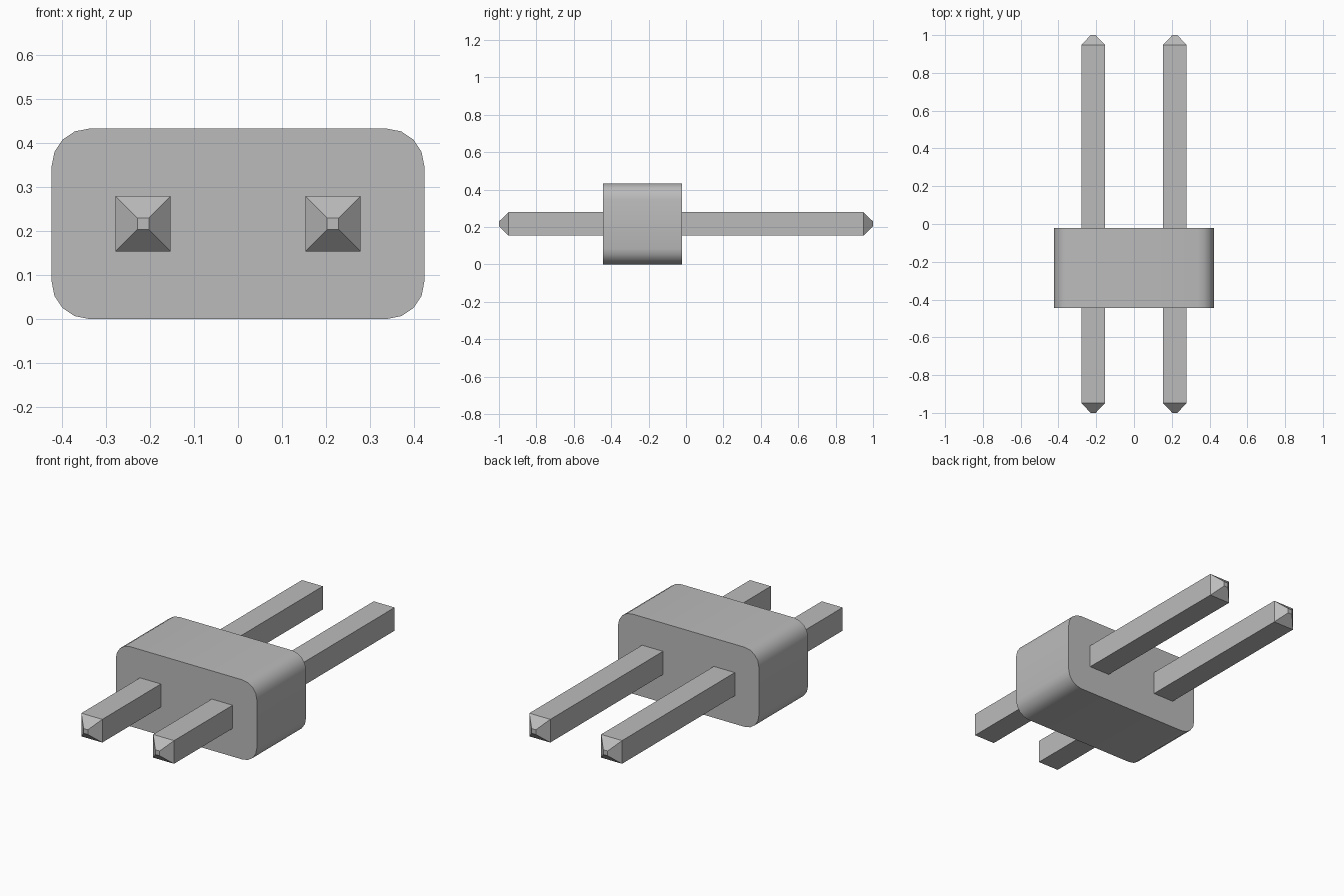
import bpy, bmesh, math
from mathutils import Vector

cube = bpy.data.objects.get("Cube")
if cube:
    bpy.data.objects.remove(cube, do_unlink=True)

MID_Z = 0.2165

grey = bpy.data.materials.new("plain_grey")
grey.use_nodes = True
GREY = (0.5, 0.5, 0.5, 1)
grey.diffuse_color = GREY
grey.node_tree.nodes["Principled BSDF"].inputs["Base Color"].default_value = GREY


def loft(name, sections):
    """Skin matching closed loops from front to back and cap both ends."""
    bm = bmesh.new()
    rings = [[bm.verts.new(p) for p in loop] for loop in sections]
    n = len(rings[0])
    for a, b in zip(rings, rings[1:]):
        for i in range(n):
            j = (i + 1) % n
            bm.faces.new((a[i], a[j], b[j], b[i]))
    bm.faces.new(rings[0])
    bm.faces.new(rings[-1])
    bmesh.ops.recalc_face_normals(bm, faces=bm.faces)
    mesh = bpy.data.meshes.new(name)
    bm.to_mesh(mesh)
    bm.free()
    mesh.materials.append(grey)
    obj = bpy.data.objects.new(name, mesh)
    bpy.context.collection.objects.link(obj)
    return obj


def square(x, y, half):
    return [Vector((x + sx * half, y, MID_Z + sz * half))
            for sx, sz in ((1, 1), (-1, 1), (-1, -1), (1, -1))]


def rounded_rect(y, half_w, half_h, r, steps):
    points = []
    for q, (sx, sz) in enumerate(((1, 1), (-1, 1), (-1, -1), (1, -1))):
        for k in range(steps + 1):
            a = math.pi / 2 * (q + k / steps)
            points.append(Vector((sx * (half_w - r) + r * math.cos(a), y,
                                  MID_Z + sz * (half_h - r) + r * math.sin(a))))
    return points


# Housing block with rounded long edges
housing = loft("housing", [rounded_rect(y, 0.424, MID_Z, 0.085, 4)
                           for y in (-0.444, -0.021)])
bpy.context.view_layer.objects.active = housing
housing.select_set(True)
bpy.ops.object.shade_smooth_by_angle(angle=math.radians(40))
housing.select_set(False)

# Square pins with tapered, blunt tips at both ends
for name, x in (("right_pin", -0.216), ("left_pin", 0.216)):
    loft(name, [square(x, y, half) for y, half in
                ((-1, 0.013), (-0.948, 0.063), (0.948, 0.063), (1, 0.013))])
